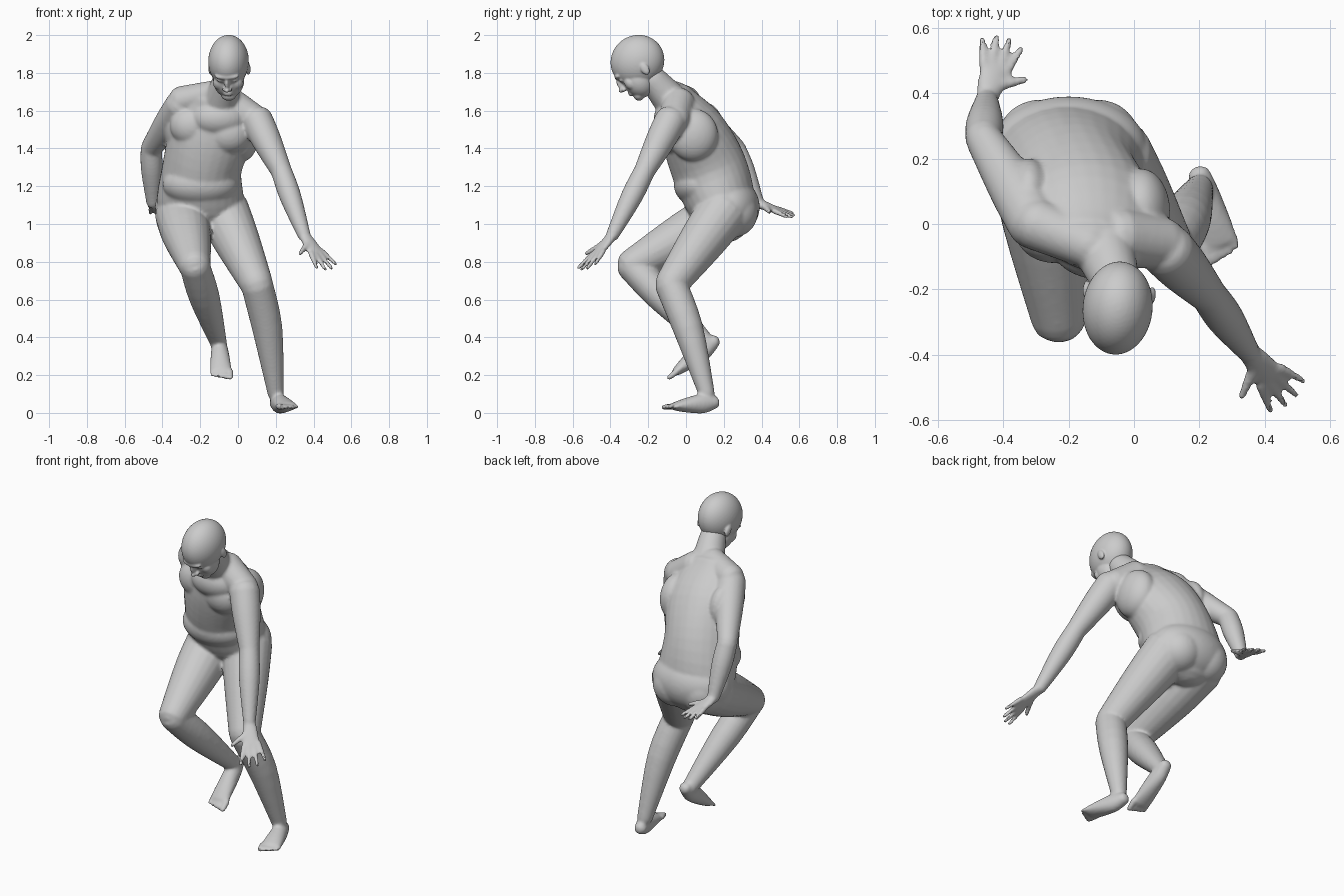
import bpy, bmesh, math
from mathutils import Vector, Matrix

if "Cube" in bpy.data.objects:
    bpy.data.objects.remove(bpy.data.objects["Cube"], do_unlink=True)

skin = bpy.data.materials.new("plain grey")
skin.use_nodes = True
grey = (.6, .6, .6, 1)
skin.diffuse_color = grey
skin.node_tree.nodes["Principled BSDF"].inputs["Base Color"].default_value = grey


def spline(rows, steps):
    """Smooth curve through the rows, carrying position and both radii."""
    rows = [Vector(row) for row in rows]
    padded = [rows[0], *rows, rows[-1]]
    result = []
    for before, start, end, after in zip(padded, rows, rows[1:], padded[3:]):
        leave, arrive = (end - before) / 2, (after - start) / 2
        for step in range(steps):
            t = step / steps
            ease = t * t * (3 - 2 * t)
            result.append(start.lerp(end, ease) + leave * t * (1 - t) ** 2
                          - arrive * t * t * (1 - t))
    return result + [rows[-1]]


def round_end(row, outward):
    """Shrinking rows that close a loft with a dome."""
    reach = min(row[3], row[4]) * .8
    dome = []
    for angle in (.5, 1, 1.4):
        point = Vector(row[:3]) + outward * reach * math.sin(angle)
        scale = math.cos(angle)
        dome.append(Vector((*point, row[3] * scale, row[4] * scale)))
    return dome


def loft(bm, rows, side=(1, 0, 0), side_end=None, count=20, steps=4):
    """Closed tube of elliptical rings given as (x, y, z, width, depth)."""
    rows = spline(rows, steps)
    place = lambda row: Vector(row[:3])
    tail = (place(rows[0]) - place(rows[1])).normalized()
    tip = (place(rows[-1]) - place(rows[-2])).normalized()
    rows = round_end(rows[0], tail)[::-1] + rows + round_end(rows[-1], tip)
    first, final = Vector(side), Vector(side_end or side)
    last = len(rows) - 1
    rings = []
    for i, row in enumerate(rows):
        along = place(rows[min(i + 1, last)]) - place(rows[max(i - 1, 0)])
        along.normalize()
        across = first.lerp(final, i / last)
        across = (across - along * across.dot(along)).normalized()
        depth = along.cross(across)
        ring = []
        for k in range(count):
            angle = math.tau * k / count
            ring.append(bm.verts.new(place(row) + across * row[3] * math.cos(angle)
                                     + depth * row[4] * math.sin(angle)))
        rings.append(ring)
    faces = [bm.faces.new(rings[0][::-1]), bm.faces.new(rings[-1])]
    for low, high in zip(rings, rings[1:]):
        for k in range(count):
            n = (k + 1) % count
            faces.append(bm.faces.new((low[k], low[n], high[n], high[k])))
    bmesh.ops.recalc_face_normals(bm, faces=faces)


def limb(bm, start, end, start_radius, end_radius, muscle=0, bow=(0, 0, 0)):
    """Tapered limb between two joints, swelling and bowing in the upper half."""
    start, end = Vector(start), Vector(end)
    middle = start.lerp(end, .4) + Vector(bow)
    swell = start_radius * .6 + end_radius * .4 + muscle
    loft(bm, [(*start, start_radius, start_radius), (*middle, swell, swell),
              (*end, end_radius, end_radius)])


def blob(bm, centre, radii, frame=Matrix()):
    """Ellipsoid placed in a local frame."""
    matrix = frame @ Matrix.Translation(centre) @ Matrix.Diagonal((*radii, 1))
    bmesh.ops.create_icosphere(bm, subdivisions=4, radius=1, matrix=matrix)


def hand(bm, wrist, aim, across):
    """Flat palm with four fanned fingers and a thumb; across points to the little finger."""
    wrist, aim, across = Vector(wrist), Vector(aim), Vector(across)
    loft(bm, [(*wrist, .033, .026), (*(wrist + aim * .25), .043, .022),
              (*(wrist + aim * .5), .048, .016)], across)
    for finger in range(4):
        spread = finger / 3 - .5
        base = wrist + aim * .5 + across * spread * .6
        tip = wrist + aim * (1 - spread ** 2 * .4) + across * spread
        loft(bm, [(*base, .016, .016), (*tip, .011, .011)], across, count=10)
    root = wrist + aim * .2
    thumb = wrist + aim * .45 - across * .8
    loft(bm, [(*root, .022, .022), (*thumb, .012, .012)], across, count=10)


def foot(bm, heel, ball, outer):
    """Foot from heel to ball, with toes shrinking towards the outer side."""
    heel, ball = Vector(heel), Vector(ball)
    shape = ((0, .035, .035), (.3, .045, .052), (.7, .054, .04), (1, .058, .024))
    loft(bm, [(*heel.lerp(ball, t), width, depth) for t, width, depth in shape])
    forward = (ball - heel).normalized()
    side = forward.cross(Vector((0, 0, 1))).normalized() * -outer
    for toe in range(5):
        base = ball + side * (toe - 2) * .024
        tip = base + forward * (.055 - toe * .005)
        radius = .018 - toe * .0015
        loft(bm, [(*base, radius, radius), (*tip, radius * .8, radius * .8)], count=10)


def finish(name, bm, voxel, rounds):
    """Fuse the overlapping pieces into one smooth skin."""
    mesh = bpy.data.meshes.new(name)
    bm.to_mesh(mesh)
    bm.free()
    obj = bpy.data.objects.new(name, mesh)
    bpy.context.collection.objects.link(obj)
    bpy.ops.object.select_all(action="DESELECT")
    bpy.context.view_layer.objects.active = obj
    obj.select_set(True)
    fuse = obj.modifiers.new("fuse", "REMESH")
    fuse.mode = "VOXEL"
    fuse.voxel_size = voxel
    relax = obj.modifiers.new("relax", "SMOOTH")
    relax.factor = .5
    relax.iterations = rounds
    for modifier in ("fuse", "relax"):
        bpy.ops.object.modifier_apply(modifier=modifier)
    obj.data.materials.clear()
    obj.data.materials.append(skin)
    bpy.ops.object.shade_smooth_by_angle(angle=math.radians(40))


body = bmesh.new()

# Torso, leaning forward with the right shoulder raised
loft(body, [(-.2, .22, 1, .16, .12), (-.2, .19, 1.1, .23, .18), (-.19, .12, 1.3, .21, .2),
            (-.14, .03, 1.5, .22, .17), (-.12, -.05, 1.65, .17, .1)],
     (1, 0, .1), (1, -.2, -.3), count=28)

# Neck and the slopes from neck to shoulders
limb(body, (-.1, -.05, 1.62), (-.055, -.18, 1.77), .1, .073)
limb(body, (-.13, -.07, 1.69), (-.3, 0, 1.65), .07, .08)
limb(body, (-.05, -.04, 1.64), (.09, -.06, 1.55), .09, .08)

# Upper chest, breast muscles and shoulder blades
blob(body, (-.1, -.07, 1.56), (.15, .1, .1))
blob(body, (-.24, -.03, 1.52), (.12, .09, .11))
blob(body, (-.05, -.06, 1.48), (.12, .09, .11))
blob(body, (.02, .04, 1.47), (.09, .13, .14))
blob(body, (-.32, .08, 1.51), (.07, .12, .14))

# Belly, hips and groin
blob(body, (-.2, .07, 1.21), (.2, .135, .12))
blob(body, (-.2, .23, 1.09), (.24, .16, .16))
for x in (-.29, -.11):
    blob(body, (x, .25, 1.06), (.13, .13, .13))
blob(body, (-.165, .1, .97), (.045, .06, .055))

# Right arm, swung back
elbow, wrist = (-.46, .26, 1.4), (-.45, .38, 1.11)
limb(body, (-.3, 0, 1.63), elbow, .085, .056, .005)
limb(body, elbow, wrist, .056, .035, .01)
hand(body, wrist, (.05, .19, -.07), (-.12, .03, .02))

# Left arm, reaching forward and down
elbow, wrist = (.23, -.22, 1.28), (.35, -.39, .94)
limb(body, (.1, -.08, 1.55), elbow, .085, .056, .005)
limb(body, elbow, wrist, .056, .035, .01)
hand(body, wrist, (.13, -.15, -.18), (.1, .09, .02))

# Right leg, raised with the knee bent
knee, ankle = (-.23, -.29, .78), (-.1, .12, .36)
limb(body, (-.3, .2, 1.05), knee, .14, .085, .012)
limb(body, knee, ankle, .08, .043, .016)
foot(body, (-.1, .15, .38), (-.09, -.05, .22), -1)

# Left leg, bearing the weight
knee, ankle = (.1, -.08, .68), (.2, .11, .1)
limb(body, (-.08, .2, 1.07), knee, .14, .087, .005)
limb(body, knee, ankle, .085, .043, .012, (.015, .015, 0))
foot(body, (.2, .15, .055), (.26, -.055, .035), 1)
finish("body", body, .009, 6)

# Head, bowed forward and turned a little to its right
head = bmesh.new()
pose = (Matrix.Translation((-.05, -.257, 1.862)) @ Matrix.Rotation(-.1, 4, "Z")
        @ Matrix.Rotation(.56, 4, "X"))
blob(head, (0, 0, 0), (.107, .145, .137), pose)            # skull
blob(head, (0, -.05, -.085), (.083, .08, .1), pose)        # face
blob(head, (0, -.088, -.158), (.04, .03, .028), pose)      # chin
blob(head, (0, -.125, -.015), (.065, .025, .018), pose)    # brow
blob(head, (0, -.14, -.06), (.012, .02, .04), pose)        # nose bridge
blob(head, (0, -.15, -.085), (.015, .02, .014), pose)      # nose tip
for height in (-.12, -.133):
    blob(head, (0, -.12, height), (.026, .014, .007), pose)         # lips
for s in (-1, 1):
    blob(head, (s * .036, -.116, -.042), (.02, .018, .012), pose)   # eye
    blob(head, (s * .045, -.09, -.08), (.035, .03, .04), pose)      # cheek
    blob(head, (s * .014, -.14, -.09), (.012, .012, .011), pose)    # nostril
    blob(head, (s * .1, .02, -.06), (.012, .022, .036), pose)       # ear
finish("head", head, .005, 6)
